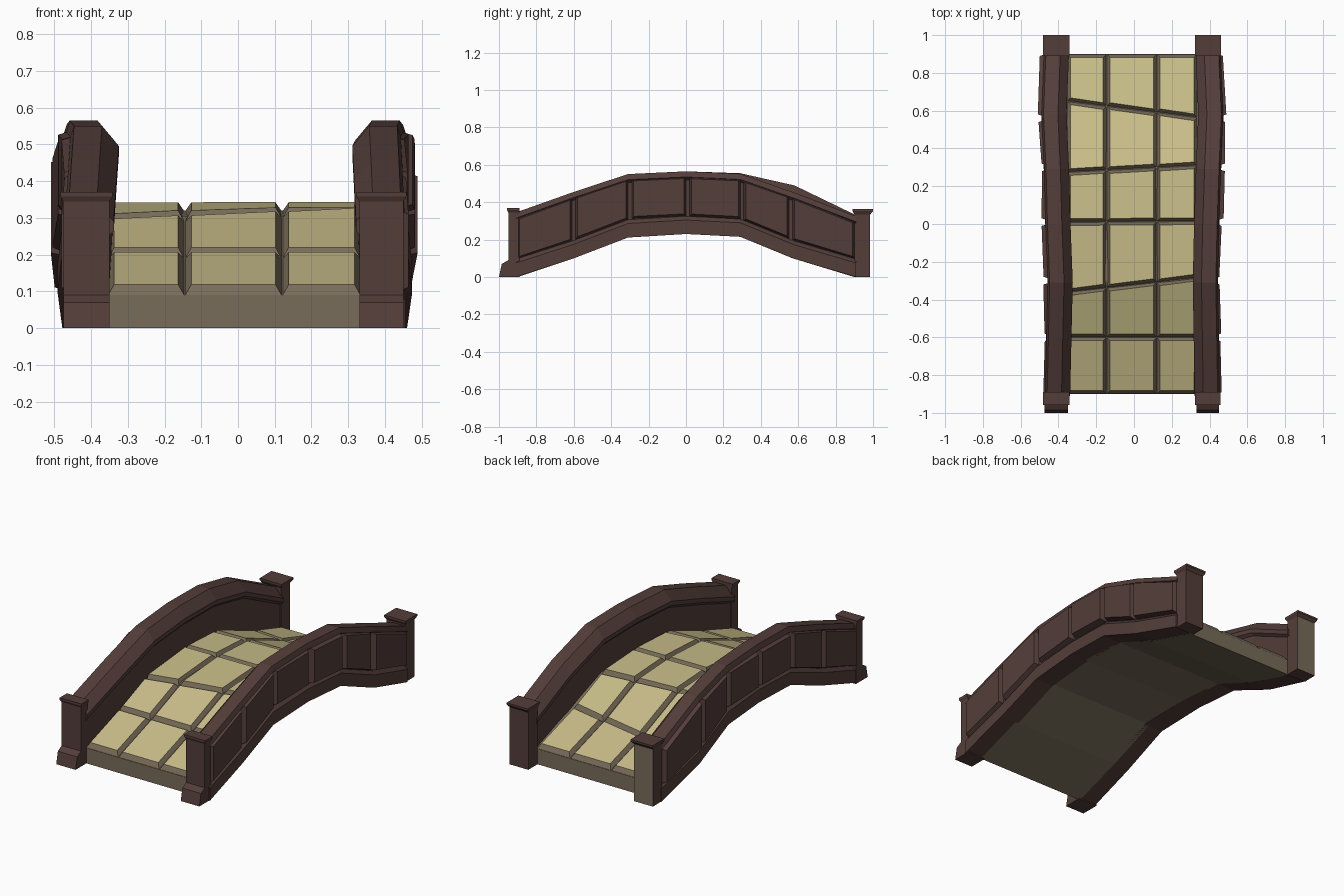
import bpy, bmesh, random

if "Cube" in bpy.data.objects:
    bpy.data.objects.remove(bpy.data.objects["Cube"])
random.seed(4)


def mat(name, c):
    m = bpy.data.materials.new(name)
    m.diffuse_color = (*c, 1)
    m.use_nodes = True
    m.node_tree.nodes["Principled BSDF"].inputs["Base Color"].default_value = m.diffuse_color
    return m


DARK = mat("dark_stone", (0.088, 0.048, 0.042))
TAN = mat("tile_tan", (0.58, 0.51, 0.25))
GROUT = mat("grout_stone", (0.19, 0.15, 0.10))


def lerp(table, y):
    if y <= table[0][0]:
        return table[0][1]
    for (a, p), (b, q) in zip(table, table[1:]):
        if y <= b:
            return p + (q - p) * (y - a) / (b - a)
    return table[-1][1]


# Side profiles of the arch: underside and wall tops, as (y, z)
UNDER = [(-.9, 0), (-.6, .10), (-.3, .215), (0, .23), (.29, .215), (.57, .1), (.9, 0)]
TOP = {1: [(-.9, .345), (-.6, .455), (-.32, .55), (0, .565), (.29, .552), (.57, .455), (.9, .325)],
       -1: [(-.9, .345), (-.6, .455), (-.32, .55), (0, .565), (.29, .555), (.6, .485), (.9, .33)]}
# Wavering inner face of each wall, as (y, distance from centre)
INNER = {1: [(-.9, .335), (-.3, .325), (0, .332), (.3, .342), (.6, .355), (.9, .34)],
         -1: [(-.9, .352), (-.3, .338), (0, .35), (.3, .358), (.6, .372), (.9, .358)]}


def finish(bm, name, mats):
    bmesh.ops.recalc_face_normals(bm, faces=bm.faces)
    me = bpy.data.meshes.new(name)
    bm.to_mesh(me)
    bm.free()
    for m in mats:
        me.materials.append(m)
    ob = bpy.data.objects.new(name, me)
    bpy.context.collection.objects.link(ob)
    return ob


def loft(bm, rings):
    """Skin matching closed rings and cap both ends."""
    vs = [[bm.verts.new(p) for p in r] for r in rings]
    n = len(vs[0])
    for a, b in zip(vs, vs[1:]):
        for i in range(n):
            j = (i + 1) % n
            bm.faces.new((a[i], a[j], b[j], b[i]))
    first = bm.faces.new(vs[0])
    last = bm.faces.new(vs[-1])
    return first, last


def rect(x0, x1, y0, y1, z):
    return [(x0, y0, z), (x1, y0, z), (x1, y1, z), (x0, y1, z)]


# Deck slab under the paving
bm = bmesh.new()
loft(bm, [[(-.365, y, z), (.35, y, z), (.35, y, z + .09), (-.365, y, z + .09)] for y, z in UNDER])
finish(bm, "deck_slab", [GROUT])

# Bevelled paving tiles with slightly skewed rows
COLS = [-.355, -.145, .12, .335]
ROWS = [(-.9, -.9), (-.6, -.6), (-.36, -.285), (.01, .015), (.275, .31), (.65, .565), (.9, .9)]


def row_y(r, x):
    a, b = ROWS[r]
    return a + (b - a) * (x - COLS[0]) / (COLS[-1] - COLS[0])


bm = bmesh.new()
for r in range(len(ROWS) - 1):
    for x0, x1 in zip(COLS, COLS[1:]):
        rings = []
        for inset, h in ((0, .07), (.002, .09), (.018, .113)):
            ring = []
            for x, k, sx, sy in ((x0, r, 1, 1), (x1, r, -1, 1), (x1, r + 1, -1, -1), (x0, r + 1, 1, -1)):
                y = row_y(k, x) + sy * inset
                ring.append((x + sx * inset, y, lerp(UNDER, y) + h))
            rings.append(ring)
        loft(bm, rings)[1].material_index = 1
finish(bm, "paving_tiles", [GROUT, TAN])

for s, side in ((1, "right"), (-1, "left")):
    # Wall with base band, recessed face and overhanging chamfered coping
    bm = bmesh.new()
    rings = []
    for y in (-.91, -.6, -.31, 0, .29, .58, .91):
        b, t, i = lerp(UNDER, y), lerp(TOP[s], y), lerp(INNER[s], y)
        section = [(0, b), (.12, b), (.12, b + .075), (.1, b + .095), (.1, t - .045),
                   (.118, t - .03), (.108, t), (.032, t), (-.014, t - .055), (-.014, t - .08), (0, t - .095)]
        rings.append([(s * (i + u), y, z) for u, z in section])
    loft(bm, rings)
    finish(bm, side + "_wall", [DARK])

    # Rough bevelled blocks on the outer face
    bm = bmesh.new()
    breaks = [-.91, -.6, -.3, .01, .3, .56, .91]
    for y0, y1 in zip(breaks, breaks[1:]):
        bulge = [.125 + random.uniform(0, .018) for _ in range(2)]
        rings = []
        for inset, out in ((.004, 0), (.02, 1)):
            ring = []
            for y, e, up in ((y0 + inset, 0, 0), (y1 - inset, 1, 0), (y1 - inset, 1, 1), (y0 + inset, 0, 1)):
                u = bulge[e] if out else .085
                z = lerp(TOP[s], y) - .018 - inset if up else lerp(UNDER, y) + .088 + inset
                ring.append((s * (lerp(INNER[s], y) + u), y, z))
            rings.append(ring)
        loft(bm, rings)
    finish(bm, side + "_wall_blocks", [DARK])

    # Front post with flared cap and sloped foot
    x0, x1 = sorted((s * .33, s * .45)) if s > 0 else (-.475, -.35)
    bm = bmesh.new()
    loft(bm, [rect(x0, x1, -.95, -.89, 0), rect(x0, x1, -.95, -.89, .345),
              rect(x0 - .008, x1 + .008, -.957, -.89, .358), rect(x0 - .008, x1 + .008, -.957, -.89, .37)])
    loft(bm, [rect(x0, x1, -1, -.89, 0), rect(x0, x1, -.985, -.89, .07), rect(x0, x1, -.95, -.89, .09)])
    finish(bm, side + "_front_post", [DARK])

    # Back post with flared cap
    x0, x1 = (.33, .45) if s > 0 else (-.475, -.352)
    bm = bmesh.new()
    loft(bm, [rect(x0, x1, .9, .985, 0), rect(x0, x1, .9, .985, .335),
              rect(x0 - .008, x1 + .01, .89, 1, .352), rect(x0 - .008, x1 + .01, .89, 1, .363)])
    if s < 0:  # the left post shows bare stone on its back
        for f in bm.faces:
            if all(abs(v.co.y - .985) < 1e-4 for v in f.verts):
                f.material_index = 1
    finish(bm, side + "_back_post", [DARK, GROUT])
